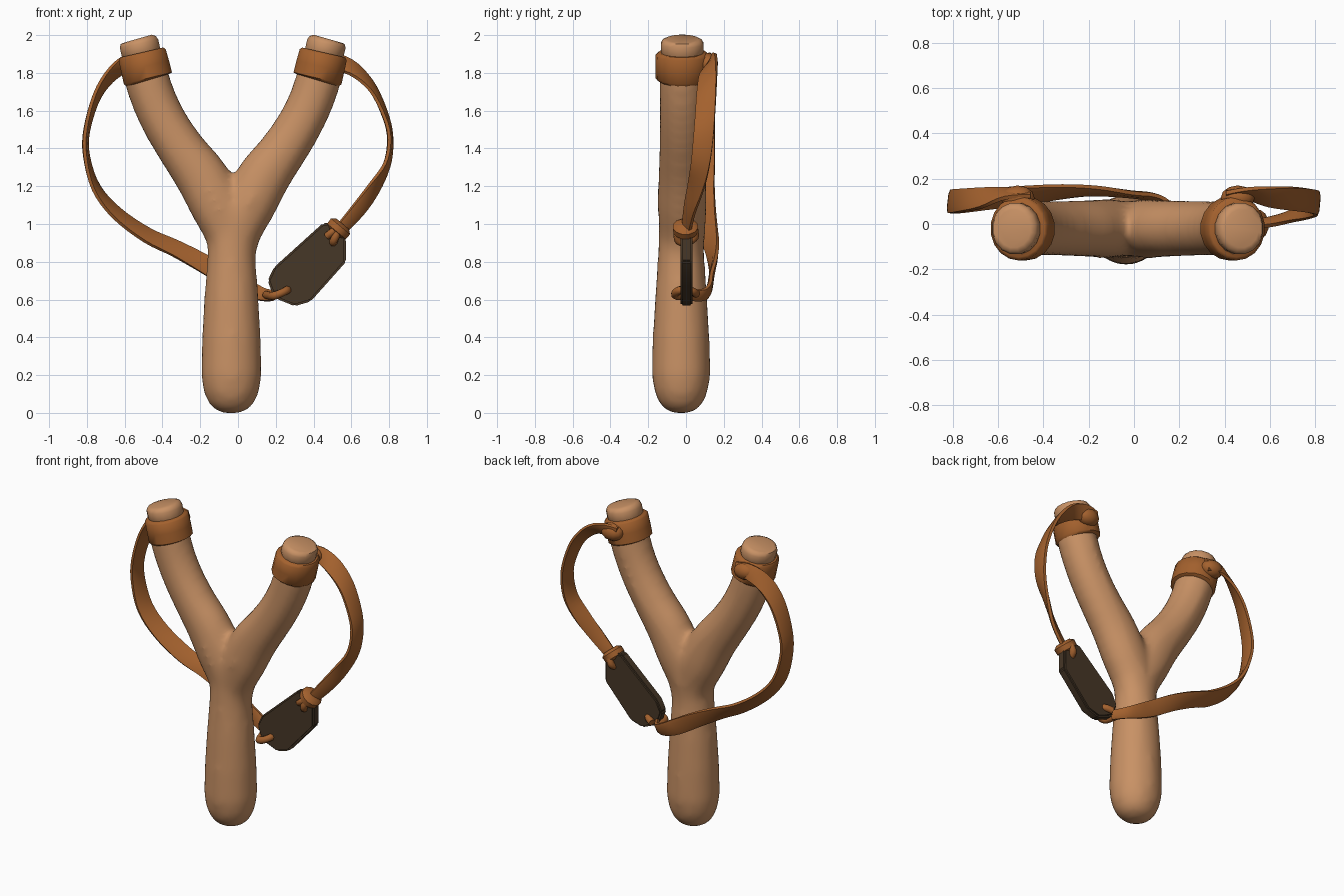
import bpy, bmesh, math
from mathutils import Vector

if "Cube" in bpy.data.objects:
    bpy.data.objects.remove(bpy.data.objects["Cube"])

CX, CY = -0.028, -0.02          # centre line of the wooden fork


def material(name, col):
    m = bpy.data.materials.new(name)
    m.diffuse_color = (*col, 1)
    m.use_nodes = True
    m.node_tree.nodes["Principled BSDF"].inputs["Base Color"].default_value = m.diffuse_color
    return m


WOOD = material("light_wood", (0.58, 0.285, 0.13))
LEATHER = material("tan_leather", (0.37, 0.12, 0.027))
DARK = material("dark_leather", (0.062, 0.038, 0.02))


def finish(bm, name, mat, angle=50):
    bmesh.ops.recalc_face_normals(bm, faces=bm.faces)
    me = bpy.data.meshes.new(name)
    bm.to_mesh(me)
    bm.free()
    ob = bpy.data.objects.new(name, me)
    bpy.context.collection.objects.link(ob)
    me.materials.append(mat)
    bpy.ops.object.select_all(action='DESELECT')
    ob.select_set(True)
    bpy.context.view_layer.objects.active = ob
    bpy.ops.object.shade_smooth_by_angle(angle=math.radians(angle))
    return ob


def loft(bm, frames, sides=14, power=1.0):
    """Closed tube through (centre, u, v) frames; power < 1 squares the section."""
    shape = lambda t: math.copysign(abs(t) ** power, t)
    rings = []
    for c, u, v in frames:
        ring = []
        for i in range(sides):
            a = 2 * math.pi * (i + 0.5) / sides
            ring.append(bm.verts.new(c + u * shape(math.cos(a)) + v * shape(math.sin(a))))
        rings.append(ring)
    for r, s in zip(rings, rings[1:]):
        for i in range(sides):
            j = (i + 1) % sides
            bm.faces.new((r[i], r[j], s[j], s[i]))
    bm.faces.new(rings[0])
    bm.faces.new(rings[-1])


def spline(pts, steps=4):
    """Catmull-Rom through tuples of any length."""
    p = [Vector(q) for q in pts]
    p = [p[0] * 2 - p[1]] + p + [p[-1] * 2 - p[-2]]
    out = []
    for a, b, c, d in zip(p, p[1:], p[2:], p[3:]):
        for k in range(steps):
            t = k / steps
            out.append((b * 2 + (c - a) * t + (a * 2 - b * 5 + c * 4 - d) * t * t
                        + (b * 3 - a - c * 3 + d) * t ** 3) / 2)
    return out + [p[-2]]


def fork_frames(side, pts):
    """Frames in the fork plane from (offset, z, radius in plane, radius in y)."""
    out = []
    for i, (d, z, r, ry) in enumerate(pts):
        a, b = pts[max(i - 1, 0)], pts[min(i + 1, len(pts) - 1)]
        t = Vector((side * (b[0] - a[0]), 0, b[1] - a[1])).normalized()
        out.append((Vector((CX + side * d, CY, z)), Vector((t.z, 0, -t.x)) * r, Vector((0, ry, 0))))
    return out


# --- wooden fork: handle and two arms fused into one smooth body
bm = bmesh.new()
handle = [(0.0, .05), (.012, .085), (.05, .122), (.11, .15), (.2, .164), (.4, .159),
          (.6, .147), (.8, .132), (.95, .126), (1.08, .12)]
loft(bm, [(Vector((-.035, -.026, z)), Vector((r, 0, 0)), Vector((0, r * .96, 0))) for z, r in handle])
arm = spline([(.0, .82, .12, .115), (.02, .95, .13, .122), (.085, 1.1, .145, .132), (.165, 1.25, .143, .128),
              (.26, 1.38, .13, .124), (.345, 1.51, .124, .122), (.41, 1.64, .122, .122),
              (.455, 1.77, .122, .124), (.478, 1.87, .118, .12)], 3)
for side in (-1, 1):
    loft(bm, fork_frames(side, arm))
fork = finish(bm, "wooden_fork", WOOD)
rm = fork.modifiers.new("fuse", 'REMESH')
rm.mode = 'VOXEL'
rm.voxel_size = 0.025
rm.use_smooth_shade = True
sm = fork.modifiers.new("soften", 'SMOOTH')
sm.factor = 0.5
sm.iterations = 8

# --- fork tips, leather wraps and the rolls where the strap is tied
for side, label in ((-1, "left"), (1, "right")):
    bm = bmesh.new()
    loft(bm, fork_frames(side, [(.475, 1.86, .102, .108), (.482, 1.895, .1, .106), (.487, 1.915, .106, .115),
                                (.496, 1.955, .106, .115), (.5, 1.974, .097, .105), (.502, 1.981, .078, .085)]), 16)
    finish(bm, label + "_fork_tip", WOOD)
    bm = bmesh.new()
    loft(bm, fork_frames(side, [(.446, 1.762, .122, .126), (.449, 1.772, .133, .141), (.464, 1.835, .132, .142),
                                (.479, 1.895, .13, .141), (.482, 1.908, .119, .126)]), 18)
    finish(bm, label + "_wrap", LEATHER)
    bm = bmesh.new()
    bmesh.ops.create_uvsphere(bm, u_segments=12, v_segments=8, radius=1)
    for v in bm.verts:
        v.co = Vector((CX + side * .485 + v.co.x * .075, .115 + v.co.y * .055, 1.85 + v.co.z * .055))
    finish(bm, label + "_strap_roll", LEATHER)


def strap(name, pts, steps=4):
    """Flat strip through (x, y, z, half width, twist in degrees from the y axis)."""
    p = spline(pts, steps)
    frames = []
    for i, q in enumerate(p):
        t = (p[min(i + 1, len(p) - 1)] - p[max(i - 1, 0)])
        t = Vector(t[:3]).normalized()
        y = Vector((0, 1, 0))
        y = (y - t * t.y).normalized()
        n = t.cross(y)
        a = math.radians(q[4])
        frames.append((Vector(q[:3]), (y * math.cos(a) + n * math.sin(a)) * q[3],
                       (n * math.cos(a) - y * math.sin(a)) * .015))
    bm = bmesh.new()
    loft(bm, frames, 8, 0.6)
    return finish(bm, name, LEATHER)


# --- long strap: left tip, behind the handle, to the pouch's lower end
strap("left_strap", [
    (-.46, .13, 1.855, .045, 80), (-.56, .135, 1.86, .05, 65), (-.66, .115, 1.80, .055, 35),
    (-.745, .105, 1.68, .055, 18), (-.80, .10, 1.50, .055, 8), (-.802, .10, 1.36, .055, 8),
    (-.75, .10, 1.19, .055, 20), (-.64, .11, 1.055, .055, 32), (-.48, .125, .94, .055, 42),
    (-.33, .14, .87, .052, 55), (-.18, .145, .79, .052, 72), (-.03, .132, .70, .052, 85),
    (.07, .12, .65, .045, 80), (.14, .09, .625, .035, 75), (.19, .02, .622, .03, 70)])
# --- short strap: right tip to the pouch's upper end
strap("right_strap", [
    (.41, .13, 1.855, .045, 80), (.5, .135, 1.86, .05, 65), (.61, .12, 1.82, .055, 38),
    (.715, .11, 1.715, .055, 18), (.785, .10, 1.56, .055, 8), (.806, .09, 1.44, .055, 5),
    (.787, .075, 1.31, .052, 15), (.72, .05, 1.19, .05, 38), (.64, .02, 1.08, .045, 55),
    (.54, .0, .965, .035, 60)])

# --- pouch: bevelled dark slab
outline = [(.45, 1.005), (.52, 1.005), (.57, .94), (.572, .80), (.385, .59), (.30, .565),
           (.19, .61), (.157, .70), (.19, .77)]
bm = bmesh.new()
f = bm.faces.new([bm.verts.new((x, -.028, z)) for x, z in outline])
ext = bmesh.ops.extrude_face_region(bm, geom=[f])
for v in ext["geom"]:
    if isinstance(v, bmesh.types.BMVert):
        v.co.y += .062
bmesh.ops.bevel(bm, geom=list(bm.edges), offset=.01, segments=2, affect='EDGES')
finish(bm, "pouch", DARK, 35)


def cord(name, pts, r=.02):
    """Round cord through a few points, in any direction."""
    p = spline(pts, 4)
    frames = []
    for i, c in enumerate(p):
        t = (p[min(i + 1, len(p) - 1)] - p[max(i - 1, 0)]).normalized()
        u = t.cross(Vector((.6, .1, -.8))).normalized()
        frames.append((c, u * r, t.cross(u) * r))
    bm = bmesh.new()
    loft(bm, frames, 8)
    finish(bm, name, LEATHER)


# --- lower tie: loops round the pouch edge and through it
cord("lower_tie", [(.15, .07, .625), (.17, .0, .62), (.19, -.05, .62), (.23, -.055, .635),
                   (.26, -.03, .65), (.255, .03, .645), (.21, .055, .63)], .022)
# --- upper tie: collar across the strap and a loop through the pouch
bm = bmesh.new()
t = Vector((.64, 0, .77))
n = Vector((.77, 0, -.64))
loft(bm, [(Vector((.535, -.003, .978)) + t * o, n * r, Vector((0, r, 0)))
          for o, r in ((-.035, .045), (-.022, .066), (.012, .068), (.03, .045))], 12)
finish(bm, "upper_collar", LEATHER)
cord("upper_loop", [(.53, -.04, .97), (.515, -.045, .93), (.505, -.03, .905), (.505, .01, .905),
                    (.515, .045, .93), (.53, .045, .97)], .022)
cord("upper_tail", [(.53, -.035, .98), (.495, -.045, .955), (.47, -.035, .935)], .02)
